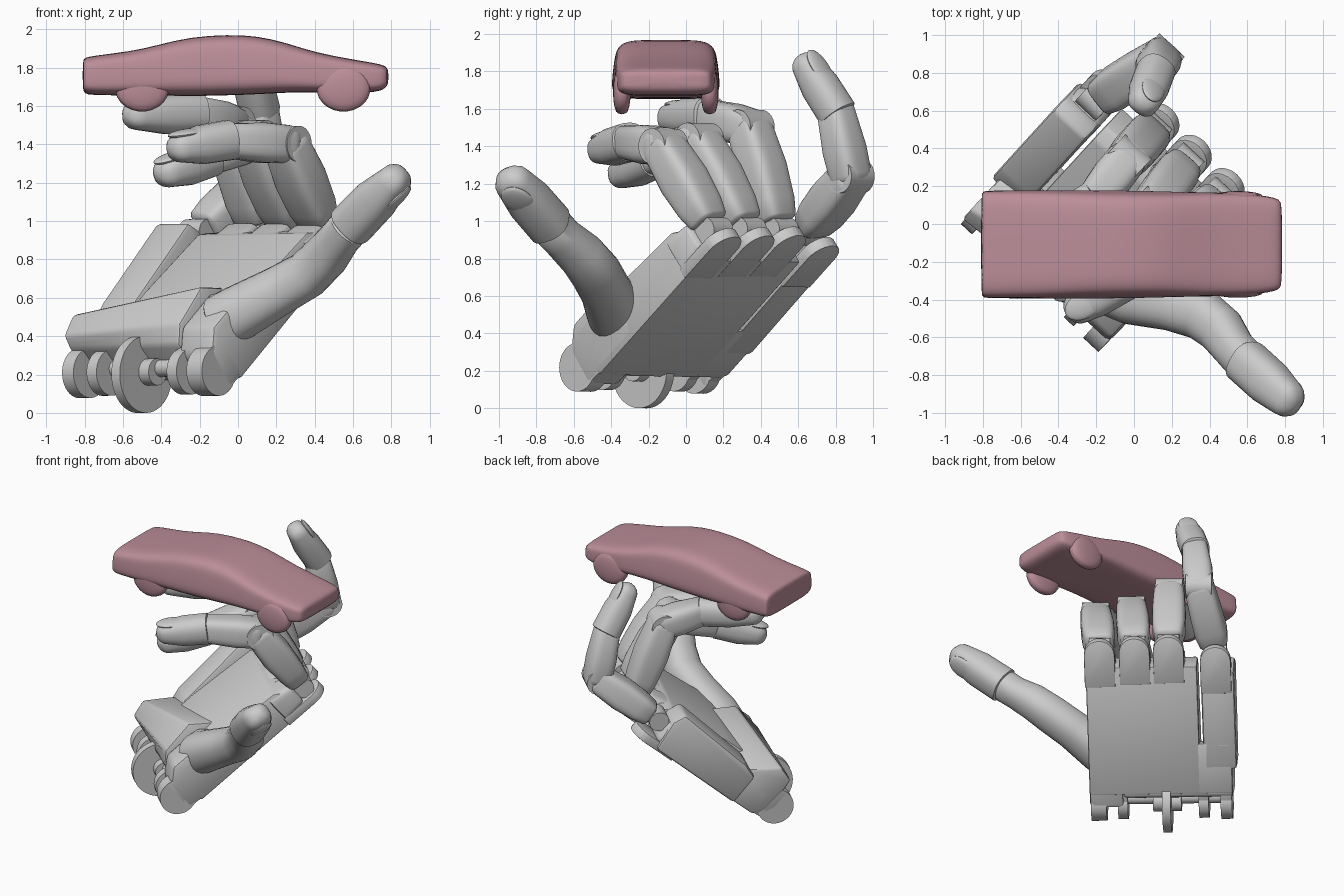
import bpy, bmesh, math
from mathutils import Vector, Matrix

if "Cube" in bpy.data.objects:
    bpy.data.objects.remove(bpy.data.objects["Cube"])

# Hand frame: U across the knuckles, V along the hand, P out of the palm
O = Vector((-0.48, -0.25, 0.2))
V = Vector((0.52, 0.57, 0.64)).normalized()
U = Vector((-0.72, 0.69, 0)).normalized()
U = (U - V * U.dot(V)).normalized()
P = -U.cross(V)


def at(u, v, p):
    return O + U * u + V * v + P * p


def finish(name, bm, mat=None, angle=35):
    bmesh.ops.recalc_face_normals(bm, faces=bm.faces)
    me = bpy.data.meshes.new(name)
    bm.to_mesh(me)
    bm.free()
    ob = bpy.data.objects.new(name, me)
    bpy.context.collection.objects.link(ob)
    if mat:
        me.materials.append(mat)
    bpy.ops.object.select_all(action='DESELECT')
    ob.select_set(True)
    bpy.context.view_layer.objects.active = ob
    bpy.ops.object.shade_smooth_by_angle(angle=math.radians(angle))
    return ob


def skin(name, rings, mat=None, angle=35, bevel=0):
    bm = bmesh.new()
    vs = [[bm.verts.new(c) for c in r] for r in rings]
    n = len(vs[0])
    for a, b in zip(vs, vs[1:]):
        for i in range(n):
            bm.faces.new((a[i], a[(i + 1) % n], b[(i + 1) % n], b[i]))
    bm.faces.new(vs[0])
    bm.faces.new(vs[-1])
    bmesh.ops.recalc_face_normals(bm, faces=bm.faces)
    if bevel:
        bmesh.ops.bevel(bm, geom=bm.edges[:], offset=bevel, segments=2, affect='EDGES', profile=0.5)
    return finish(name, bm, mat, angle)


def prism(name, pts, lo, hi, axis, bevel=0.015, end_pts=None):
    """Outline in (v,p) extruded along U, or in (u,v) extruded along P."""
    put = (lambda a, b, t: at(t, a, b)) if axis == 'U' else (lambda a, b, t: at(a, b, t))
    return skin(name, [[put(a, b, lo) for a, b in pts], [put(a, b, hi) for a, b in end_pts or pts]], bevel=bevel)


def sup(c, k):
    return math.copysign(abs(c) ** k, c)


def limb(name, stations, w, ex=3.0, dome=0.3, start=0.15):
    """Loft of rounded-box rings; stations are (point, half width, half depth)."""
    st = [(Vector(p), a, b) for p, a, b in stations]

    def cap(end, nxt, size):
        d = (end[0] - nxt[0]).normalized()
        L = size * end[1]
        return [(end[0] - d * L * (1 - math.sin(t)), end[1] * math.cos(t), end[2] * math.cos(t))
                for t in (0, 0.4, 0.8, 1.15, 1.45)]
    st = cap(st[0], st[1], start)[::-1] + st[1:-1] + cap(st[-1], st[-2], dome)
    rings = []
    for i, (p, a, b) in enumerate(st):
        d = (st[min(i + 1, len(st) - 1)][0] - st[max(i - 1, 0)][0]).normalized()
        ww = (w - d * w.dot(d)).normalized()
        nn = ww.cross(d)
        ts = [math.tau * (k + 0.5) / 24 for k in range(24)]
        rings.append([p + ww * a * sup(math.cos(t), 2 / ex) + nn * b * sup(math.sin(t), 2 / ex) for t in ts])
    return skin(name, rings)


def rod(name, c, axis, r, length, seg=40):
    bm = bmesh.new()
    m = Matrix.Translation(c) @ axis.to_track_quat('Z', 'Y').to_matrix().to_4x4()
    bmesh.ops.create_cone(bm, cap_ends=True, segments=seg, radius1=r, radius2=r, depth=length, matrix=m)
    return finish(name, bm)


def nail(name, c, w, d, size):
    n = w.cross(d)
    m = Matrix((w * size[0], d * size[1], n * size[2])).transposed().to_4x4()
    bm = bmesh.new()
    bmesh.ops.create_uvsphere(bm, u_segments=24, v_segments=12, radius=1, matrix=Matrix.Translation(c) @ m)
    return finish(name, bm)


def fingertip(name, a, b, w, r):
    d = (b - a).normalized()
    w = (w - d * w.dot(d)).normalized()
    n = w.cross(d)
    limb(name + "_tip", [(a - d * 0.03, r, r), (a.lerp(b, 0.45), r, r * 0.97), (b, r * 0.84, r * 0.74)], w, 2.5, 0.9, 0.1)
    nail(name + "_nail", a.lerp(b, 0.66) + n * r * 0.68, w, d, (r * 0.68, 0.11, r * 0.22))


# Fingers: knuckle, middle joint, end joint, tip
fingers = {
    "index": [(0.44, 0.15, 0.95), (0.25, -0.12, 1.40), (-0.06, -0.31, 1.42), (-0.36, -0.48, 1.37)],
    "middle": [(0.27, 0.33, 0.95), (0.08, 0.07, 1.43), (-0.16, -0.18, 1.33), (-0.42, -0.38, 1.23)],
    "ring": [(0.10, 0.50, 0.95), (-0.04, 0.34, 1.50), (-0.22, 0.12, 1.56), (-0.59, -0.11, 1.55)],
    "little": [(-0.21, 0.65, 0.94), (0.14, 0.88, 1.24), (0.11, 0.80, 1.59), (0.04, 0.61, 1.89)],
}
for name, pts in fingers.items():
    k, j, e, t = [Vector(p) for p in pts]
    s = 0.96 if name == "little" else 1.0
    d = (j - k).normalized()
    m = (e - j).normalized()
    limb(name + "_lower", [(k + d * 0.04, 0.10, 0.085), (k + d * 0.16, 0.116, 0.10), (k.lerp(j, 0.6), 0.118 * s, 0.115 * s),
                           (j + d * 0.06, 0.108 * s, 0.10 * s)], U, 4, 0.7, 0.3)
    limb(name + "_mid", [(j - m * 0.07, 0.108 * s, 0.10 * s), (j.lerp(e, 0.4), 0.112 * s, 0.105 * s),
                         (e + m * 0.04, 0.094 * s, 0.09 * s)], U, 3.4, 0.4, 0.7)
    rod(name + "_joint_pin", j, U, 0.095 * s, 0.19 * s)
    fingertip(name + "_finger", e, t, U, 0.105 * s)
    # knuckle hinge and rounded palm tongue
    rod(name + "_knuckle_hinge", k, U, 0.07, 0.15)
    q = k - O
    u, v = q.dot(U), q.dot(V)
    arc = [(u + 0.108 * math.cos(a), v - 0.01 + 0.108 * math.sin(a)) for a in [math.pi * i / 12 for i in range(13)]]
    prism(name + "_tongue", arc + [(u - 0.108, v - 0.25), (u + 0.108, v - 0.25)], -0.141, -0.075, 'P', 0.006)
    limb(name + "_knuckle_block", [(at(u, v - 0.25, 0), 0.11, 0.12), (at(u, v - 0.05, 0), 0.11, 0.09)], U, 5, 0.3)

# Palm slab, separate outer bar, and raised heel sloping down to the outer side
prism("palm", [(0.12, -0.138), (1.08, -0.138), (1.08, 0.07), (1.0, 0.12), (0.5, 0.15), (0.12, 0.15)], -0.51, 0.275, 'U')
prism("outer_palm_bar", [(0.3, -0.138), (1.03, -0.13), (1.06, 0.1), (1.02, 0.19), (0.42, 0.14), (0.3, 0.1)], 0.3, 0.535, 'U', 0.025)
prism("palm_bridge", [(0.12, -0.136), (0.5, -0.136), (0.45, 0.05), (0.12, 0.05)], 0.2, 0.5, 'U')
prism("heel", [(0.1, -0.13), (0.42, -0.13), (0.56, 0.12), (0.40, 0.26), (0.15, 0.22), (0.07, 0.14), (0.07, -0.06)], -0.27, 0.5, 'U', 0.02,
      [(0.1, -0.13), (0.4, -0.13), (0.36, 0.12), (0.18, 0.26), (0.06, 0.22), (0.05, 0.14), (0.07, -0.06)])
prism("thumb_side_heel", [(0.02, -0.13), (0.45, -0.13), (0.55, 0.08), (0.42, 0.2), (0.14, 0.2), (0.03, 0.1)], -0.51, -0.27, 'U', 0.03)

# Wrist lugs, axle and centre disc
for i, (u, r, t) in enumerate([(-0.45, 0.13, 0.11), (-0.28, 0.12, 0.07), (0.29, 0.12, 0.07), (0.45, 0.13, 0.08)]):
    rod("wrist_lug_%d" % i, at(u, 0.02, 0), U, r, t)
    prism("wrist_lug_arm_%d" % i, [(0.02, -r + 0.01), (0.22, -r), (0.22, r), (0.02, r - 0.01)], u - t / 2, u + t / 2, 'U', 0.004)
rod("wrist_disc", at(0.03, 0.0, 0), U, 0.2, 0.06, 64)
rod("wrist_disc_hub", at(0.03, 0.02, 0), U, 0.07, 0.2)
rod("wrist_axle", at(0.0, 0.05, 0.0), U, 0.045, 0.86)

# Thumb
td = Vector((0.28, -0.25, 0.29)).normalized()
tn = Vector((0.68, -0.1, -0.73))
tn = (tn - td * tn.dot(td)).normalized()
tw = td.cross(tn)
limb("thumb_base", [((-0.10, -0.33, 0.46), 0.165, 0.15), ((0.0, -0.38, 0.52), 0.155, 0.145),
                    ((0.2, -0.43, 0.63), 0.135, 0.13), ((0.36, -0.48, 0.72), 0.135, 0.125),
                    ((0.46, -0.56, 0.82), 0.125, 0.12), ((0.53, -0.66, 0.91), 0.11, 0.107),
                    ((0.60, -0.735, 0.99), 0.112, 0.108)], tw, 2.3, 0.3)
fingertip("thumb", Vector((0.60, -0.735, 0.99)), Vector((0.86, -0.97, 1.26)), tw, 0.12)

# Toy car body: stations are x, bottom, top, half width
pink = bpy.data.materials.new("pink")
pink.diffuse_color = (0.50, 0.27, 0.32, 1)
pink.use_nodes = True
pink.node_tree.nodes["Principled BSDF"].inputs["Base Color"].default_value = pink.diffuse_color
body = [(-0.81, 1.685, 1.835, 0.272), (-0.80, 1.665, 1.85, 0.282), (-0.77, 1.655, 1.86, 0.287),
        (-0.55, 1.655, 1.885, 0.288), (-0.42, 1.655, 1.917, 0.29), (-0.25, 1.65, 1.96, 0.29),
        (-0.05, 1.655, 1.972, 0.288), (0.1, 1.66, 1.965, 0.285), (0.25, 1.67, 1.93, 0.28),
        (0.4, 1.67, 1.878, 0.278), (0.6, 1.67, 1.842, 0.27), (0.72, 1.67, 1.822, 0.255),
        (0.77, 1.69, 1.81, 0.24), (0.785, 1.72, 1.785, 0.215)]
CY = -0.108
rings = []
for x, zb, zt, hw in body:
    ring = []
    for i in range(32):
        a = math.tau * (i + 0.5) / 32
        z = (zb + zt) / 2 + (zt - zb) / 2 * sup(math.sin(a), 0.4)
        taper = 1 - 0.45 * max(0, z - 1.76)
        ring.append(Vector((x, CY + hw * taper * sup(math.cos(a), 0.4), z)))
    rings.append(ring)
car = skin("car_body", rings, pink, 50)
sub = car.modifiers.new("smooth", 'SUBSURF')
sub.levels = sub.render_levels = 1

# Wheels: rounded discs merged into the wheel arches
for x, label in ((-0.5, "rear"), (0.55, "front")):
    for side in (-1, 1):
        y = CY + side * 0.235
        limb("car_%s_wheel_%s" % (label, "near" if side < 0 else "far"),
             [((x, y - 0.047, 1.69), 0.135, 0.115), ((x, y, 1.69), 0.14, 0.12), ((x, y + 0.047, 1.69), 0.135, 0.115)],
             Vector((1, 0, 0)), 2, 0.2, 0.2).data.materials.append(pink)
